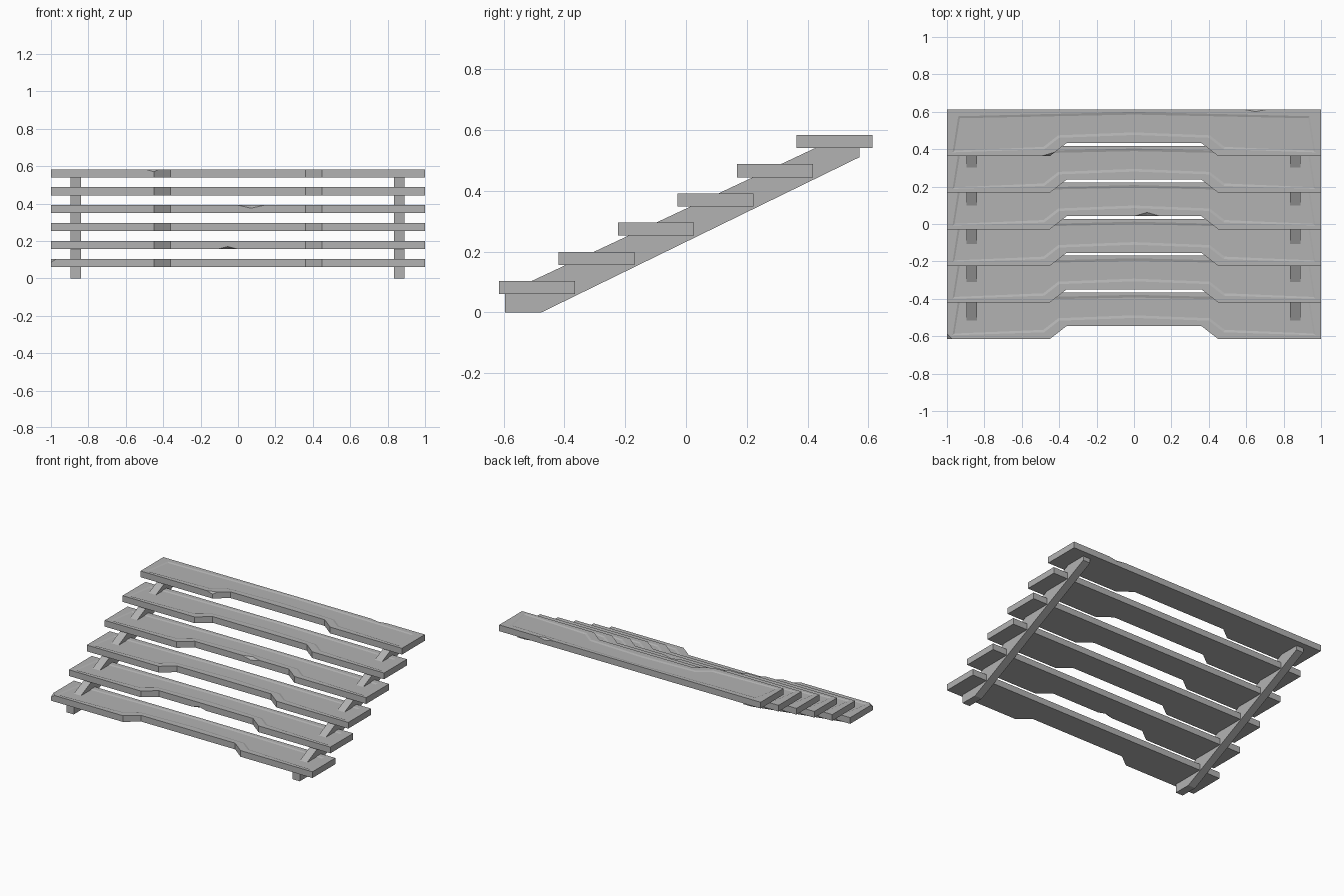
import bpy
import bmesh
from mathutils import Vector

if "Cube" in bpy.data.objects:
    bpy.data.objects.remove(bpy.data.objects["Cube"], do_unlink=True)

STEPS, DEPTH, THICK = 6, 0.25, 0.043
FRONT, BASE, RUN, RISE = -0.615, 0.06, 0.1956, 0.096

grey = bpy.data.materials.new("stone_grey")
grey.use_nodes = True
grey.diffuse_color = (0.45, 0.45, 0.45, 1)
grey.node_tree.nodes["Principled BSDF"].inputs["Base Color"].default_value = (0.45, 0.45, 0.45, 1)


def make_object(name, bm):
    bmesh.ops.recalc_face_normals(bm, faces=bm.faces)
    mesh = bpy.data.meshes.new(name)
    bm.to_mesh(mesh)
    bm.free()
    mesh.materials.append(grey)
    obj = bpy.data.objects.new(name, mesh)
    bpy.context.collection.objects.link(obj)
    return obj


def mirrored(half):
    """Complete a profile running from the centre line to the centre line."""
    return half + [(-x, y) for x, y in reversed(half[1:-1])]


OUTLINE = mirrored([(0, 0.07), (0.36, 0.07), (0.45, 0), (1, 0), (1, DEPTH), (0, DEPTH)])
LIP = mirrored([(0, 0.113), (0.4, 0.098), (0.48, 0.036), (0.97, 0.02), (0.94, 0.213), (0, 0.236)])


def tread(name, y, z):
    """Notched slab with a shallow worn hollow in its top."""
    bm = bmesh.new()
    loops = [[bm.verts.new((px, y + py, h)) for px, py in pts]
             for pts, h in ((OUTLINE, z), (OUTLINE, z + THICK), (LIP, z + THICK))]
    bm.faces.new(loops[0][::-1])
    n = len(OUTLINE)
    for low, high in zip(loops, loops[1:]):
        for i in range(n):
            j = (i + 1) % n
            bm.faces.new((low[i], low[j], high[j], high[i]))
    hollow = bm.faces.new(loops[2])
    bmesh.ops.recalc_face_normals(bm, faces=bm.faces)
    bmesh.ops.inset_individual(bm, faces=[hollow], thickness=0.014, depth=-0.004)
    return make_object(name, bm)


def cut(obj, points):
    """Subtract the convex hull of a few points."""
    bm = bmesh.new()
    for p in points:
        bm.verts.new(p)
    bmesh.ops.convex_hull(bm, input=bm.verts)
    cutter = make_object("chip_cutter", bm)
    cutter.hide_render = True
    mod = obj.modifiers.new("chip", "BOOLEAN")
    mod.operation, mod.solver, mod.object = "DIFFERENCE", "EXACT", cutter
    bpy.context.view_layer.objects.active = obj
    bpy.ops.object.modifier_apply(modifier=mod.name)
    bpy.data.objects.remove(cutter, do_unlink=True)


def edge_chip(obj, x, y, z, half, inward, drop):
    """Nick an edge running along x."""
    left, right = Vector((x - half, y, z)), Vector((x + half, y, z))
    t, f = Vector((x, y + inward, z)), Vector((x, y, z + drop))
    m = (t + f) / 2
    cut(obj, [2 * left - m, 2 * right - m, 2 * t - f, 2 * f - t])


def corner_chip(obj, corner, offsets):
    """Slice off a corner through three points near it."""
    c = Vector(corner)
    pts = [c + Vector(o) for o in offsets]
    mid = sum(pts, Vector()) / 3
    cut(obj, [mid + 2 * (p - mid) for p in pts] + [c + 3 * (c - mid)])


# Treads
treads = [tread(f"tread_{i + 1}", FRONT + i * RUN, BASE + i * RISE) for i in range(STEPS)]


def front_y(i):
    return FRONT + i * RUN


def top_z(i):
    return BASE + i * RISE + THICK


# Chipped edges and corners
corner_chip(treads[0], (-1, front_y(0), top_z(0)),
            [(0.028, 0, 0), (0, 0.028, 0), (0, 0, -0.017)])
edge_chip(treads[1], -0.055, front_y(1) + 0.07, top_z(1) - THICK, 0.055, 0.02, 0.014)
edge_chip(treads[3], 0.07, front_y(3) + 0.07, top_z(3), 0.07, 0.02, -0.016)
edge_chip(treads[5], 0.65, front_y(5) + DEPTH, top_z(5), 0.065, -0.012, -0.012)
corner_chip(treads[5], (-0.45, front_y(5), top_z(5)),
            [(-0.045, 0, 0), (0.027, 0.021, 0), (0, 0, -0.013)])

# Sloping side beams under the treads
BEAM = [(-0.595, 0), (-0.475, 0), (0.57, 0.51), (0.57, 0.545), (0.435, 0.545), (-0.595, 0.062)]
for side, x in (("left", 0.862), ("right", -0.867)):
    bm = bmesh.new()
    face = bm.faces.new([bm.verts.new((x - 0.0275, y, z)) for y, z in BEAM])
    ext = bmesh.ops.extrude_face_region(bm, geom=[face])["geom"]
    bmesh.ops.translate(bm, vec=(0.055, 0, 0),
                        verts=[v for v in ext if isinstance(v, bmesh.types.BMVert)])
    make_object(f"{side}_beam", bm)
